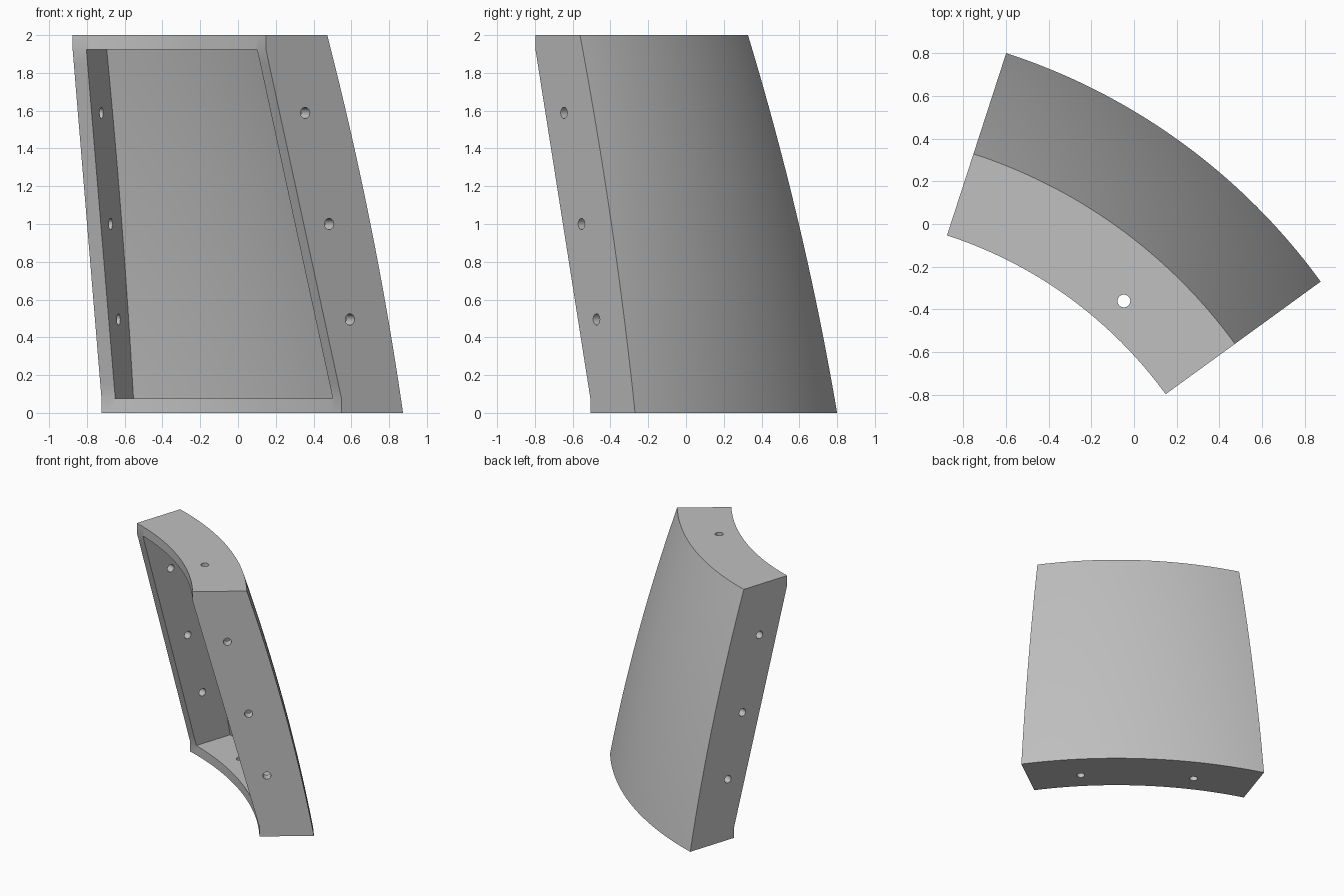
import bpy, bmesh
from math import radians, sin, cos, asin
from mathutils import Vector, Matrix

cube = bpy.data.objects.get("Cube")
if cube:
    bpy.data.objects.remove(cube, do_unlink=True)

AXIS = Vector((-1.508, -2.0, 0))        # vertical axis the panel is revolved around
START, END = radians(36), radians(72)   # angular extent of the panel
HEIGHT, WALL = 2.0, 0.077
HOLE_RADIUS = 0.03
LOW, HIGH = WALL, HEIGHT - WALL


def outer_radius(z):
    return 2.944 - 0.178 * z - 0.035 * z * z


def inner_radius(z):
    t = min(max((z - LOW) / (HIGH - LOW), 0), 1)
    return 2.541 + (2.047 - 2.541) * t


def polar(r, angle, z):
    return AXIS + Vector((r * cos(angle), r * sin(angle), z))


def add_object(name, bm):
    bmesh.ops.recalc_face_normals(bm, faces=bm.faces)
    mesh = bpy.data.meshes.new(name)
    bm.to_mesh(mesh)
    bm.free()
    obj = bpy.data.objects.new(name, mesh)
    bpy.context.collection.objects.link(obj)
    return obj


def sector(name, levels, inner, outer, inset, steps=40):
    """Curved block between two radius profiles, ends inset by a constant thickness."""
    bm = bmesh.new()
    rings = []
    for z in levels:
        ring = []
        for radius, order in ((inner(z), range(steps + 1)),
                              (outer(z), range(steps, -1, -1))):
            trim = asin(inset / radius)
            a, b = START + trim, END - trim
            ring += [bm.verts.new(polar(radius, a + (b - a) * i / steps, z)) for i in order]
        rings.append(ring)
    n = len(rings[0])
    for low, high in zip(rings, rings[1:]):
        for i in range(n):
            j = (i + 1) % n
            bm.faces.new((low[i], low[j], high[j], high[i]))
    for ring in (rings[0], rings[-1]):
        for i in range(steps):
            bm.faces.new((ring[i], ring[i + 1], ring[n - 2 - i], ring[n - 1 - i]))
    return add_object(name, bm)


def drill(center, direction):
    bm = bmesh.new()
    turn = direction.to_track_quat('Z', 'Y').to_matrix().to_4x4()
    bmesh.ops.create_cone(bm, cap_ends=True, segments=24, radius1=HOLE_RADIUS,
                          radius2=HOLE_RADIUS, depth=0.3,
                          matrix=Matrix.Translation(center) @ turn)
    return add_object("hole_cutter", bm)


# Solid curved panel
curve_levels = [LOW + (HIGH - LOW) * i / 24 for i in range(25)]
panel = sector("curved_panel", [0] + curve_levels + [HEIGHT], inner_radius, outer_radius, 0)

# Pocket leaving a thin skin and a flange on all four sides
cutters = [sector("pocket_cutter", curve_levels,
                  lambda z: inner_radius(z) - 0.2,
                  lambda z: outer_radius(z) - WALL, WALL)]

# Bolt holes in the side flanges
for angle in (START, END):
    tangent = Vector((-sin(angle), cos(angle), 0))
    for z in (0.495, 1.0, 1.588):
        cutters.append(drill(polar(inner_radius(z) + 0.167, angle, z), tangent))

# Holes in the top and bottom flanges
up = Vector((0, 0, 1))
cutters.append(drill(polar(2.196, radians(48.3), HEIGHT), up))
for degrees in (44.3, 62.3):
    cutters.append(drill(polar(2.70, radians(degrees), 0), up))

# Cut, then discard the cutters
bpy.ops.object.select_all(action='DESELECT')
panel.select_set(True)
bpy.context.view_layer.objects.active = panel
for cutter in cutters:
    mod = panel.modifiers.new("cut", 'BOOLEAN')
    mod.operation, mod.solver, mod.object = 'DIFFERENCE', 'EXACT', cutter
    bpy.ops.object.modifier_apply(modifier=mod.name)
    bpy.data.objects.remove(cutter, do_unlink=True)

bpy.ops.object.shade_smooth_by_angle(angle=radians(25))

# Plain grey finish
grey = bpy.data.materials.new("light_grey")
grey.use_nodes = True
colour = (0.53, 0.53, 0.53, 1)
grey.diffuse_color = colour
grey.node_tree.nodes["Principled BSDF"].inputs["Base Color"].default_value = colour
panel.data.materials.clear()
panel.data.materials.append(grey)
